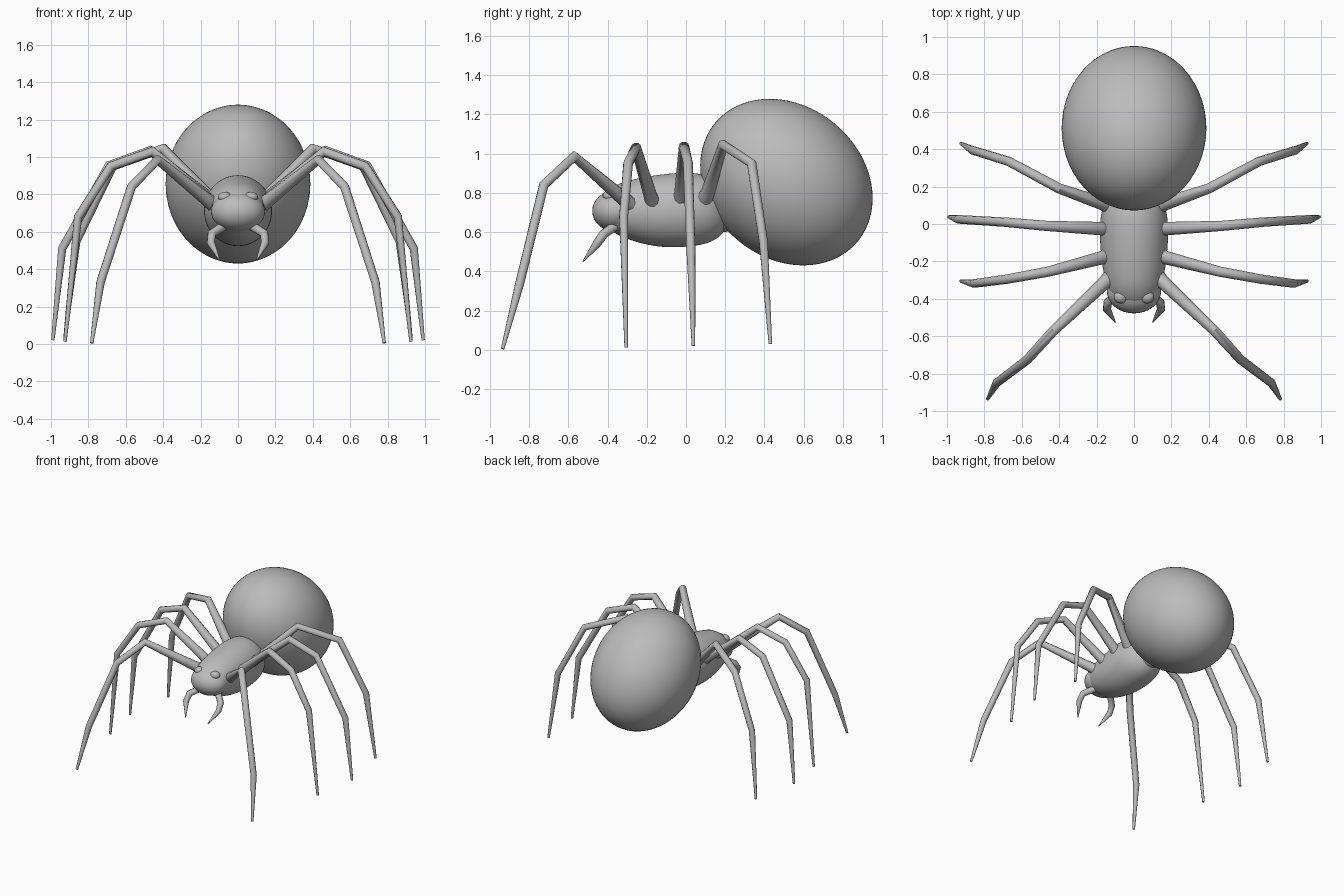
import bpy, bmesh, math
from mathutils import Vector, Matrix

if "Cube" in bpy.data.objects:
    bpy.data.objects.remove(bpy.data.objects["Cube"])

grey = bpy.data.materials.new("body grey")
grey.diffuse_color = (0.5, 0.5, 0.5, 1)
grey.use_nodes = True
grey.node_tree.nodes["Principled BSDF"].inputs["Base Color"].default_value = grey.diffuse_color


def finish(bm, name, angle=None):
    bmesh.ops.recalc_face_normals(bm, faces=bm.faces)
    for f in bm.faces:
        f.smooth = True
    if angle:
        for e in bm.edges:
            if len(e.link_faces) == 2 and e.calc_face_angle() > math.radians(angle):
                e.smooth = False
    me = bpy.data.meshes.new(name)
    bm.to_mesh(me)
    bm.free()
    me.materials.append(grey)
    ob = bpy.data.objects.new(name, me)
    bpy.context.collection.objects.link(ob)
    return ob


def skin_rings(bm, rings):
    # bridge consecutive rings of vertices and cap both ends
    n = len(rings[0])
    for a, b in zip(rings, rings[1:]):
        for i in range(n):
            j = (i + 1) % n
            bm.faces.new((a[i], a[j], b[j], b[i]))
    bm.faces.new(rings[0])
    bm.faces.new(rings[-1])


def ellipsoid(name, centre, radii, tilt=0, segs=48):
    bm = bmesh.new()
    m = (Matrix.Translation(centre) @ Matrix.Rotation(math.radians(tilt), 4, 'X')
         @ Matrix.Diagonal((*radii, 1)))
    bmesh.ops.create_uvsphere(bm, u_segments=segs, v_segments=segs // 2, radius=1, matrix=m)
    return finish(bm, name)


def limb(name, path, radii, sign, sides=10):
    # tapered, jointed tube along a path; sign mirrors it across x
    pts = [Vector((p[0] * sign, p[1], p[2])) for p in path]
    d = pts[-1] - pts[0]
    normal = Vector((-d.y, d.x, 0)).normalized()
    bm = bmesh.new()
    rings = []
    for i, (p, r) in enumerate(zip(pts, radii)):
        t = Vector((0, 0, 0))
        if i > 0:
            t += (p - pts[i - 1]).normalized()
        if i < len(pts) - 1:
            t += (pts[i + 1] - p).normalized()
        t.normalize()
        u = (normal - t * normal.dot(t)).normalized()
        v = t.cross(u)
        rings.append([bm.verts.new(p + r * (u * math.cos(a) + v * math.sin(a)))
                      for a in (2 * math.pi * k / sides for k in range(sides))])
    skin_rings(bm, rings)
    return finish(bm, name, 50)


# large egg-shaped abdomen, tilted down towards the back
ellipsoid("abdomen", (0, 0.512, 0.855), (0.387, 0.473, 0.387), -40, 64)

# thorax: oval rings (y, half width, bottom, top) along the body
profile = [(-0.455, 0.04, 0.67, 0.75), (-0.43, 0.095, 0.635, 0.79),
           (-0.36, 0.14, 0.59, 0.845), (-0.27, 0.165, 0.55, 0.872),
           (-0.13, 0.183, 0.518, 0.897), (0.0, 0.186, 0.522, 0.908),
           (0.10, 0.172, 0.535, 0.898), (0.17, 0.13, 0.57, 0.85), (0.21, 0.07, 0.62, 0.76)]
bm = bmesh.new()
rings = []
for y, w, lo, hi in profile:
    rings.append([bm.verts.new((w * math.cos(a), y, (lo + hi) / 2 + (hi - lo) / 2 * math.sin(a)))
                  for a in (2 * math.pi * k / 24 for k in range(24))])
skin_rings(bm, rings)
thorax = finish(bm, "thorax")
thorax.modifiers.new("smooth", 'SUBSURF').levels = 2
thorax.modifiers["smooth"].render_levels = 2

# head and waist
ellipsoid("head", (0, -0.36, 0.708), (0.145, 0.118, 0.105), 0, 32)
ellipsoid("waist", (0, 0.19, 0.69), (0.09, 0.10, 0.09), 0, 24)

# legs: joints from hip to foot on the +x side
leg_radii = [0.045, 0.036, 0.027, 0.025, 0.023, 0.009]
legs = {
    "front_leg": [(0.10, -0.26, 0.72), (0.17, -0.325, 0.775), (0.43, -0.57, 0.985),
                  (0.57, -0.725, 0.84), (0.735, -0.85, 0.33), (0.782, -0.935, 0.005)],
    "second_leg": [(0.10, -0.15, 0.71), (0.17, -0.18, 0.78), (0.46, -0.255, 1.03),
                   (0.68, -0.295, 0.95), (0.855, -0.318, 0.68), (0.925, -0.305, 0.012)],
    "third_leg": [(0.10, -0.03, 0.72), (0.17, -0.025, 0.79), (0.47, -0.01, 1.035),
                  (0.69, 0.01, 0.955), (0.94, 0.025, 0.51), (0.99, 0.038, 0.02)],
    "back_leg": [(0.10, 0.08, 0.74), (0.17, 0.11, 0.80), (0.40, 0.19, 1.045),
                 (0.67, 0.335, 0.95), (0.865, 0.395, 0.55), (0.925, 0.43, 0.03)],
}
for side, sign in (("right", 1), ("left", -1)):
    for name, path in legs.items():
        limb(f"{name}_{side}", path, leg_radii, sign)
    # hooked fangs under the head
    limb(f"fang_{side}",
         [(0.06, -0.35, 0.64), (0.14, -0.42, 0.59), (0.145, -0.455, 0.54), (0.10, -0.525, 0.45)],
         [0.026, 0.024, 0.022, 0.003], sign)
    # eye bumps
    ellipsoid(f"eye_{side}", (0.07 * sign, -0.39, 0.785), (0.038, 0.035, 0.028), 0, 16)
